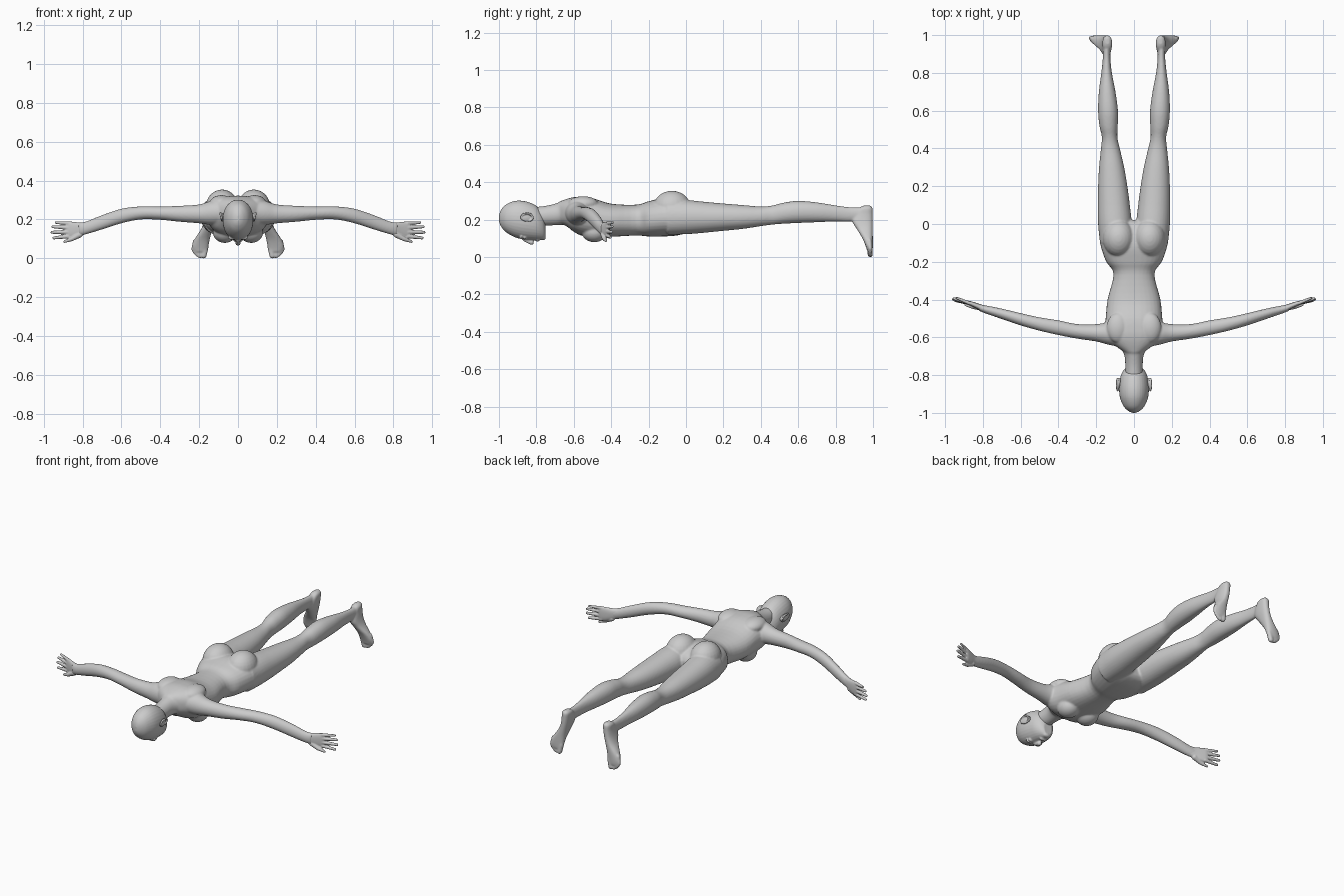
import bpy, bmesh, math
from mathutils import Vector, Matrix

ORDER = {'x': (0, 1, 2), 'y': (1, 0, 2), 'z': (2, 0, 1)}


def spline(rows, sub=4):
    """Catmull-Rom interpolation between cross-sections."""
    out = []
    for i in range(len(rows) - 1):
        p0, p1, p2, p3 = (rows[max(i - 1, 0)], rows[i], rows[i + 1], rows[min(i + 2, len(rows) - 1)])
        for s in range(sub):
            t = s / sub
            out.append([0.5 * (2 * b + (c - a) * t + (2 * a - 5 * b + 4 * c - d) * t * t
                               + (3 * b - a - 3 * c + d) * t ** 3) for a, b, c, d in zip(p0, p1, p2, p3)])
    return out + [list(rows[-1])]


def loft(bm, axis, rows, power=2.2, n=32):
    """Skin rounded sections (t, a_min, a_max, b_min, b_max) along an axis."""
    rings = []
    for t, a0, a1, b0, b1 in spline(rows):
        ring = []
        for k in range(n):
            c, s = math.cos(2 * math.pi * k / n), math.sin(2 * math.pi * k / n)
            co = [0, 0, 0]
            vals = (t, (a0 + a1) / 2 + (a1 - a0) / 2 * math.copysign(abs(c) ** (2 / power), c),
                    (b0 + b1) / 2 + (b1 - b0) / 2 * math.copysign(abs(s) ** (2 / power), s))
            for i, v in zip(ORDER[axis], vals):
                co[i] = v
            ring.append(bm.verts.new(co))
        rings.append(ring)
    faces = [bm.faces.new((r[k], r[(k + 1) % n], q[(k + 1) % n], q[k]))
             for r, q in zip(rings, rings[1:]) for k in range(n)]
    faces += [bm.faces.new(rings[0][::-1]), bm.faces.new(rings[-1])]
    bmesh.ops.recalc_face_normals(bm, faces=faces)


def ball(bm, loc, size, rot=(0, 'X')):
    m = Matrix.Translation(loc) @ Matrix.Rotation(rot[0], 4, rot[1]) @ Matrix.Diagonal((*size, 1))
    bmesh.ops.create_uvsphere(bm, u_segments=24, v_segments=14, radius=1, matrix=m)


def finger(bm, p, q, r0, r1):
    """Tapered rod with round ends."""
    p, q = Vector(p), Vector(q)
    d = q - p
    m = Matrix.Translation((p + q) / 2) @ d.to_track_quat('Z', 'Y').to_matrix().to_4x4()
    bmesh.ops.create_cone(bm, cap_ends=True, segments=16, radius1=r0, radius2=r1, depth=d.length, matrix=m)
    ball(bm, p, (r0,) * 3)
    ball(bm, q, (r1,) * 3)


def finish(bm, name, voxel, smooth):
    """Mirror across x, fuse the overlapping forms and soften them."""
    me = bpy.data.meshes.new(name)
    bm.to_mesh(me)
    bm.free()
    ob = bpy.data.objects.new(name, me)
    bpy.context.collection.objects.link(ob)
    mir = ob.modifiers.new("mirror", 'MIRROR')
    mir.use_mirror_merge = False
    rem = ob.modifiers.new("fuse", 'REMESH')
    rem.mode = 'VOXEL'
    rem.voxel_size = voxel
    rem.use_smooth_shade = True
    sm = ob.modifiers.new("soften", 'SMOOTH')
    sm.factor = 0.5
    sm.iterations = smooth
    return ob


# Torso, neck, legs and arms
bm = bmesh.new()
torso = [(-.68, .05, .18, .295), (-.64, .105, .165, .31), (-.60, .15, .135, .32), (-.56, .158, .115, .322),
         (-.5, .15, .105, .315), (-.4, .14, .108, .285), (-.265, .108, .115, .28), (-.2, .147, .11, .298),
         (-.12, .175, .11, .315), (-.05, .183, .115, .305), (.0, .16, .13, .28), (.02, .1, .15, .25)]
loft(bm, 'y', [(y, -w, w, a, b) for y, w, a, b in torso], 2.3)
neck = [(-.84, .045, .17, .265), (-.76, .046, .168, .272), (-.70, .05, .17, .285), (-.66, .068, .172, .298),
        (-.6, .1, .17, .31)]
loft(bm, 'y', [(y, -w, w, a, b) for y, w, a, b in neck], 2)
loft(bm, 'y', [(-.1, .02, .18, .12, .305), (0, .012, .19, .122, .305), (.1, .022, .192, .13, .295),
               (.2, .035, .19, .14, .286), (.3, .052, .185, .15, .278), (.4, .075, .175, .165, .27),
               (.46, .088, .17, .173, .275), (.52, .086, .183, .178, .29), (.6, .085, .19, .182, .3),
               (.7, .098, .186, .186, .292), (.8, .117, .173, .19, .276), (.88, .125, .165, .19, .266),
               (.95, .125, .165, .2, .265)], 2.1)
loft(bm, 'x', [(.08, -.65, -.51, .17, .305), (.14, -.638, -.52, .172, .295), (.2, -.622, -.53, .18, .277),
               (.3, -.607, -.53, .188, .27), (.4, -.588, -.51, .198, .267), (.5, -.565, -.494, .2, .267),
               (.6, -.537, -.472, .18, .255), (.7, -.503, -.448, .148, .222), (.78, -.476, -.432, .124, .19),
               (.82, -.46, -.425, .115, .184)], 2)
ball(bm, (.082, -.075, .265), (.084, .1, .089))    # buttock
ball(bm, (.068, -.49, .135), (.062, .068, .056))   # breast
ball(bm, (.085, -.55, .285), (.06, .08, .04))      # shoulder blade
# Foot and toes
loft(bm, 'z', [(.275, .13, .15, .95, .985), (.262, .117, .165, .925, .997), (.23, .117, .168, .9, .998),
               (.19, .122, .175, .89, .998), (.15, .132, .19, .913, .998), (.1, .145, .222, .943, .999),
               (.06, .152, .236, .96, .999), (.035, .158, .228, .968, .998)], 2.4)
for x, z, r in ((.176, .014, .015), (.197, .011, .011), (.211, .019, .0105), (.223, .031, .01), (.233, .045, .009)):
    finger(bm, (x - .01, .982, z + .045), (x, .985, z), r, r)
finish(bm, "body", .0055, 5)

# Head with face features
bm = bmesh.new()
head = [(-1.0, .008, .19, .222), (-.99, .03, .165, .25), (-.965, .055, .135, .279), (-.92, .074, .108, .299),
        (-.87, .079, .094, .300), (-.82, .074, .09, .285), (-.79, .065, .09, .265), (-.765, .048, .092, .235),
        (-.752, .028, .1, .19)]
loft(bm, 'y', [(y, -w, w, a, b) for y, w, a, b in head], 2.05)
finger(bm, (0, -.865, .093), (0, -.826, .078), .009, .013)   # nose
ball(bm, (0, -.794, .091), (.024, .010, .009))               # lips
ball(bm, (0, -.765, .104), (.024, .016, .014))               # chin
ball(bm, (.031, -.862, .108), (.017, .011, .014))            # eye
ball(bm, (.03, -.88, .108), (.022, .008, .014))              # brow
finish(bm, "head", .004, 3)

# Ears: a flat shell with a raised rim
bm = bmesh.new()
ball(bm, (.08, -.848, .21), (.008, .034, .022), (.2, 'Z'))
rim = [Vector((.086 + .005 * math.sin(a), -.85 + .031 * math.cos(a), .212 + .021 * math.sin(a)))
       for a in (math.pi * (i / 8 - .35) for i in range(13))]
for p, q in zip(rim, rim[1:]):
    finger(bm, p, q, .0055, .0055)
finish(bm, "ears", .003, 2)

# Hands
bm = bmesh.new()
loft(bm, 'x', [(.78, -.474, -.434, .126, .188), (.81, -.46, -.426, .116, .184), (.84, -.445, -.416, .106, .187),
               (.87, -.431, -.407, .102, .19), (.885, -.424, -.406, .106, .188)], 2.4)
for z0, tip, r in ((.180, (.938, -.392, .184), .0075), (.158, (.953, -.395, .162), .0085),
                   (.135, (.957, -.398, .134), .009), (.113, (.948, -.405, .105), .0085)):
    finger(bm, (.872, -.419, z0), tip, r + .0025, r - .001)
finger(bm, (.815, -.442, .122), (.855, -.438, .099), .016, .011)
finger(bm, (.855, -.438, .099), (.892, -.428, .086), .011, .007)
finish(bm, "hands", .0035, 2)
